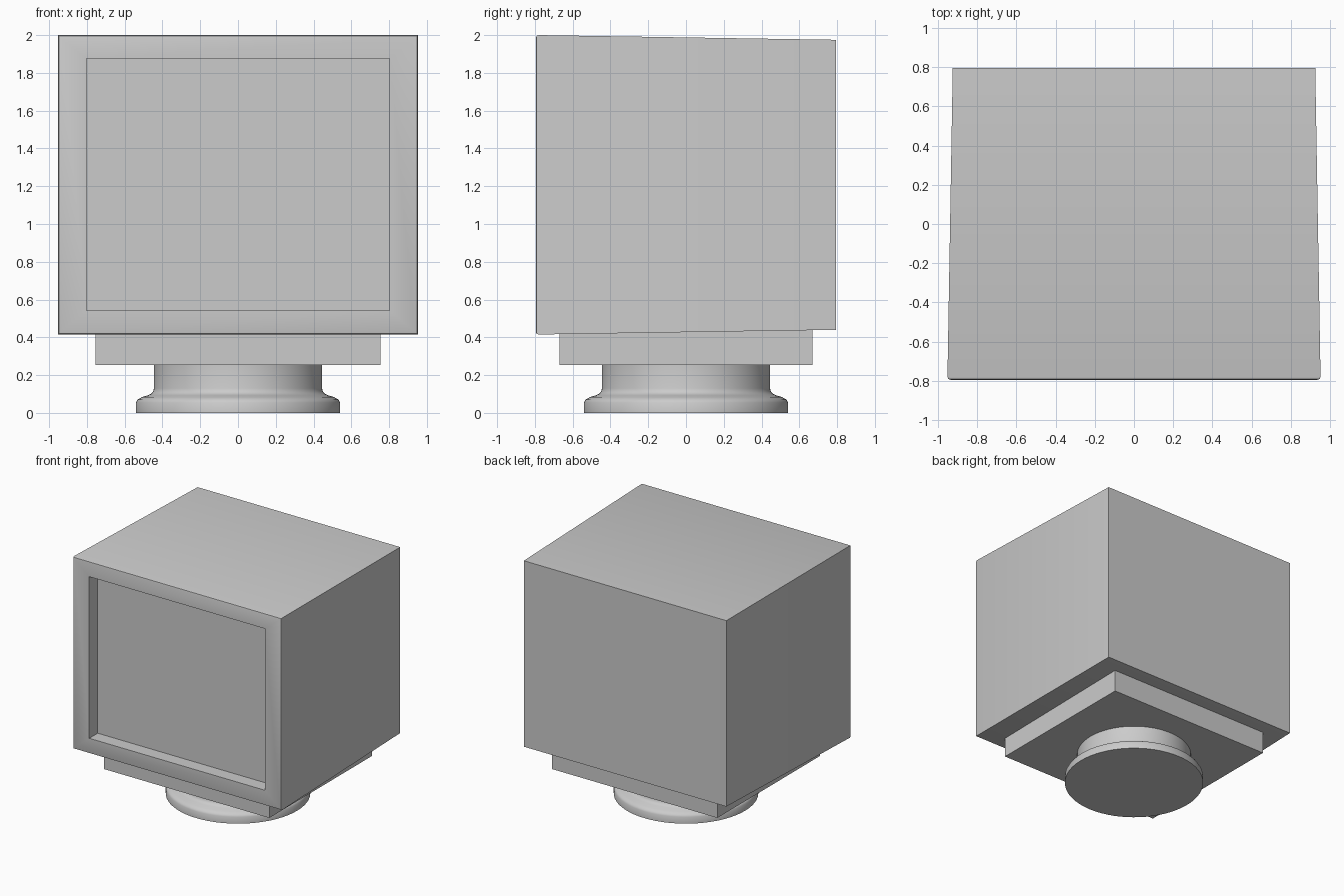
import bpy, bmesh, math

if "Cube" in bpy.data.objects:
    bpy.data.objects.remove(bpy.data.objects["Cube"])


def finish(name, bm, angle=35):
    bmesh.ops.recalc_face_normals(bm, faces=bm.faces)
    mesh = bpy.data.meshes.new(name)
    bm.to_mesh(mesh)
    bm.free()
    ob = bpy.data.objects.new(name, mesh)
    bpy.context.collection.objects.link(ob)
    bpy.ops.object.select_all(action='DESELECT')
    bpy.context.view_layer.objects.active = ob
    ob.select_set(True)
    bpy.ops.object.shade_smooth_by_angle(angle=math.radians(angle))
    return ob


def ring(bm, hx, y, z0, z1):
    return [bm.verts.new(p) for p in
            ((-hx, y, z0), (hx, y, z0), (hx, y, z1), (-hx, y, z1))]


# Monitor case: tapered shell, rounded front rim, recessed screen
bm = bmesh.new()
sections = [
    (0.925, 0.795, 0.440, 1.975),   # back
    (0.952, -0.780, 0.415, 2.000),  # front of the sides
    (0.948, -0.791, 0.419, 1.996),  # rounded rim
    (0.937, -0.795, 0.430, 1.985),
    (0.802, -0.795, 0.542, 1.876),  # screen opening
    (0.802, -0.685, 0.542, 1.876),  # screen plane
]
rings = [ring(bm, *s) for s in sections]
for a, b in zip(rings, rings[1:]):
    for i in range(4):
        j = (i + 1) % 4
        bm.faces.new((a[i], a[j], b[j], b[i]))
bm.faces.new(rings[0])
bm.faces.new(rings[-1])
finish("monitor_case", bm, 50)

# Square plate under the case
bm = bmesh.new()
bmesh.ops.create_cube(bm, size=1)
for v in bm.verts:
    v.co.x *= 1.51
    v.co.y *= 1.34
    v.co.z = 0.445 if v.co.z > 0 else 0.253
finish("mounting_plate", bm)

# Round swivel foot, turned from a profile
profile = [(0, 0), (0.541, 0), (0.541, 0.055), (0.532, 0.07), (0.51, 0.083),
           (0.475, 0.094), (0.458, 0.103), (0.449, 0.115), (0.445, 0.13),
           (0.445, 0.26), (0, 0.26)]
bm = bmesh.new()
verts = [bm.verts.new((r, 0, z)) for r, z in profile]
edges = [bm.edges.new(p) for p in zip(verts, verts[1:])]
bmesh.ops.spin(bm, geom=verts + edges, cent=(0, 0, 0), axis=(0, 0, 1),
               angle=2 * math.pi, steps=64)
bmesh.ops.remove_doubles(bm, verts=bm.verts, dist=1e-4)
finish("swivel_foot", bm)
